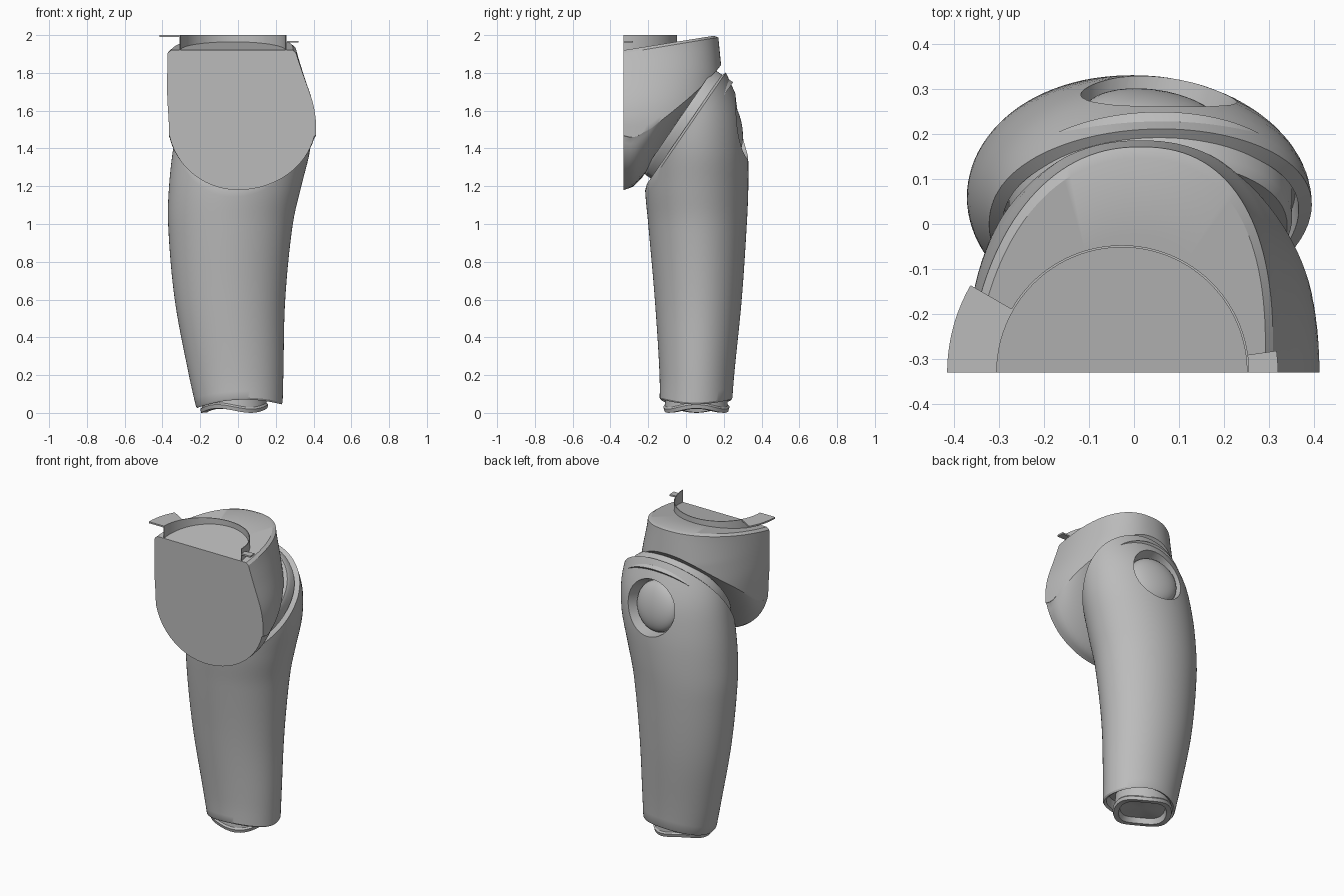
import bpy, bmesh
from math import sin, cos, pi, radians, sqrt
from mathutils import Vector

if "Cube" in bpy.data.objects:
    bpy.data.objects.remove(bpy.data.objects["Cube"])

grey = bpy.data.materials.new("plain_grey")
grey.use_nodes = True
grey.diffuse_color = (0.5, 0.5, 0.5, 1)
grey.node_tree.nodes["Principled BSDF"].inputs["Base Color"].default_value = (0.5, 0.5, 0.5, 1)


def curve(stations, t):
    """Smooth interpolation through (t, value) pairs."""
    n = len(stations)
    t = min(max(t, stations[0][0]), stations[-1][0])
    i = next(k for k in range(n - 1) if t <= stations[k + 1][0])

    def slope(k):
        a, b = stations[max(k - 1, 0)], stations[min(k + 1, n - 1)]
        return (b[1] - a[1]) / (b[0] - a[0])
    (t0, v0), (t1, v1) = stations[i], stations[i + 1]
    h = t1 - t0
    u = (t - t0) / h
    return (v0 * (1 + 2 * u) * (1 - u) ** 2 + v1 * u * u * (3 - 2 * u)
            + h * slope(i) * u * (1 - u) ** 2 - h * slope(i + 1) * u * u * (1 - u))


def smooth(ob):
    bpy.ops.object.select_all(action="DESELECT")
    ob.select_set(True)
    bpy.context.view_layer.objects.active = ob
    bpy.ops.object.shade_smooth_by_angle(angle=radians(30))


def finish(name, bm):
    bmesh.ops.recalc_face_normals(bm, faces=bm.faces)
    mesh = bpy.data.meshes.new(name)
    bm.to_mesh(mesh)
    bm.free()
    ob = bpy.data.objects.new(name, mesh)
    bpy.context.collection.objects.link(ob)
    mesh.materials.append(grey)
    smooth(ob)
    return ob


def skin(name, rows, closed=True):
    """Loft rows of points into one closed surface."""
    bm = bmesh.new()
    grid = [[bm.verts.new(p) for p in row] for row in rows]
    n = len(rows[0])
    for a, b in zip(grid, grid[1:]):
        for i in range(n if closed else n - 1):
            k = (i + 1) % n
            bm.faces.new((a[i], a[k], b[k], b[i]))
    bmesh.ops.remove_doubles(bm, verts=bm.verts, dist=0.0001)
    bmesh.ops.holes_fill(bm, edges=[e for e in bm.edges if e.is_boundary], sides=0)
    return finish(name, bm)


def shrink(ring, s, offset=(0, 0, 0)):
    """Scale a ring about its middle and shift it."""
    mid = sum(ring, Vector()) / len(ring)
    return [mid + (p - mid) * s + Vector(offset) for p in ring]


# Upper arm block: half-oval plan, flat front, slanted rounded bowl underneath
FRONT = -0.33
block_left = [(1.2, -0.365), (1.5, -0.365), (1.7, -0.375), (2, -0.37)]
block_right = [(1.2, 0.41), (1.5, 0.412), (1.56, 0.411), (1.65, 0.394), (1.8, 0.342), (1.93, 0.3), (2, 0.29)]
under = [(-0.33, 1.18), (-0.27, 1.205), (-0.2, 1.29), (-0.15, 1.37), (-0.05, 1.53), (0.05, 1.67), (0.2, 1.86)]


def bottom_z(x, y):
    u = min(abs(x) / (0.413 if x > 0 else 0.37), 0.98)
    return curve(under, y) + 0.36 * (1 - sqrt(1 - u * u)) * max(0, 1 - (y - FRONT) / 0.52)


def top_z(y):
    return 1.92 + 0.16 * (y - FRONT)


def block_point(a, z):
    l, r = curve(block_left, z), curve(block_right, z)
    c, s = cos(a), max(sin(a), 0) ** 0.88
    mid = (l + r) / 2
    x = mid + (0.015 - mid) * s + (r - l) / 2 * abs(c) ** 0.88 * (1 if c > 0 else -1)
    return Vector((x, FRONT + min(0.52, 0.5 + 0.1 * (2 - z)) * s, z))


angles = [pi * i / 64 for i in range(65)]
lower, upper = [], []
for a in angles:
    p = block_point(a, 1.6)
    for _ in range(25):
        p = block_point(a, (p.z + bottom_z(p.x, p.y)) / 2)
    lower.append(p)
    upper.append(block_point(a, top_z(p.y) - 0.015))
rows = []
for k in range(16):
    s = sin(pi / 2 * k / 16)
    ring = [(p.x * s, FRONT + (p.y - FRONT) * s) for p in lower]
    rows.append([Vector((x, y, bottom_z(x, y))) for x, y in ring])
for k in range(17):
    rows.append([block_point(a, p.z + (q.z - p.z) * k / 16) for a, p, q in zip(angles, lower, upper)])
for s in (0.95, 0.6, 0.3, 0):
    ring = [(-0.03 + (p.x + 0.03) * s, FRONT + (p.y - FRONT) * s) for p in upper]
    rows.append([Vector((x, y, top_z(y))) for x, y in ring])
skin("upper_arm", rows, closed=False)

# Forearm: oval tube with a slanted upper rim and a wavy lower rim
left = [(0, -0.215), (0.2, -0.26), (0.6, -0.335), (1, -0.37), (1.2, -0.365), (1.4, -0.343), (1.6, -0.305),
        (1.85, -0.23)]
right = [(0, 0.235), (0.2, 0.24), (0.6, 0.25), (1, 0.29), (1.2, 0.335), (1.4, 0.383), (1.6, 0.394), (1.85, 0.36)]
front = [(0, -0.14), (0.2, -0.14), (0.6, -0.165), (1, -0.2), (1.2, -0.217), (1.85, -0.22)]
back = [(0, 0.24), (0.2, 0.255), (0.6, 0.295), (1, 0.322), (1.2, 0.33), (1.4, 0.326), (1.6, 0.295), (1.85, 0.19)]


def arm_point(a, z):
    l, r, f, b = (curve(c, z) for c in (left, right, front, back))
    return Vector(((l + r) / 2 + (r - l) / 2 * cos(a), (f + b) / 2 + (b - f) / 2 * sin(a), z))


turn = [2 * pi * i / 96 for i in range(96)]
rim, cuff = [], []
for a in turn:
    p = arm_point(a, 1.5)
    for _ in range(30):
        p = arm_point(a, (p.z + 1.42 + 1.46 * (p.y + 0.05)) / 2)
    rim.append(p)
    cuff.append(arm_point(a, 0.045 + 0.01 * cos(a) + 0.035 * sin(a) ** 2))
slant = Vector((0, -0.83, 0.56))
rows = [shrink(cuff, 0, (0, 0, 0.06)), shrink(cuff, 0.87, (0, 0, 0.06)), shrink(cuff, 0.9),
        shrink(cuff, 0.97, (0, 0, -0.01))]
for k in range(33):
    rows.append([arm_point(a, p.z + (q.z - p.z) * k / 32) for a, p, q in zip(turn, cuff, rim)])
rows += [shrink(rim, 0.92, slant * 0.012), shrink(rim, 0.9, slant * -0.04), shrink(rim, 0, slant * -0.04)]
forearm = skin("forearm", rows)

# Round recess in the back of the forearm, with a domed button in it
axis = Vector((0.15, 1, 0.16)).normalized()
spin = axis.to_track_quat("Z", "Y").to_matrix().to_4x4()
centre = Vector((0.055, 0.305, 1.52))
bm = bmesh.new()
bmesh.ops.create_cone(bm, cap_ends=True, segments=64, radius1=0.16, radius2=0.198, depth=0.16)
bmesh.ops.transform(bm, matrix=spin, verts=bm.verts)
bmesh.ops.translate(bm, vec=centre, verts=bm.verts)
cutter = finish("recess_cutter", bm)
cutter.hide_render = True
cut = forearm.modifiers.new("recess", "BOOLEAN")
cut.operation = "DIFFERENCE"
cut.solver = "EXACT"
cut.object = cutter
bpy.context.view_layer.objects.active = forearm
bpy.ops.object.modifier_apply(modifier=cut.name)
bpy.data.objects.remove(cutter)
smooth(forearm)

bm = bmesh.new()
bmesh.ops.create_uvsphere(bm, u_segments=48, v_segments=24, radius=0.157)
bmesh.ops.scale(bm, vec=(1, 1, 0.42), verts=bm.verts)
bmesh.ops.transform(bm, matrix=spin, verts=bm.verts)
bmesh.ops.translate(bm, vec=centre - axis * 0.078, verts=bm.verts)
finish("elbow_button", bm)

# Elbow joint between forearm and upper arm
up_slope = Vector((0, 0.56, 0.83)) * 0.02
skin("elbow_joint", [shrink(rim, s, slant * h + up_slope) for s, h in
                     ((0, -0.06), (0.88, -0.06), (0.88, 0.045), (0.85, 0.065), (0, 0.065))])

# Wrist: wavy hollow end piece
wrist = [Vector((-0.02 + 0.18 * cos(a), 0.055 + 0.175 * sin(a), 0.012 + 0.012 * cos(3 * a))) for a in turn]
skin("wrist", [shrink(wrist, s, (0, 0, h)) for s, h in
               ((0, 0.13), (0.9, 0.13), (0.95, 0.03), (1, 0.02), (0.97, 0), (0.8, 0), (0.75, 0.035), (0, 0.035))])


# Collar on the upper arm: a thin half-round wall with two flat tabs
def sector(name, r0, r1, z0, z1, a0, a1):
    bm = bmesh.new()
    grid = []
    for k in range(49):
        a = radians(a0 + (a1 - a0) * k / 48)
        grid.append([bm.verts.new((-0.027 + r * cos(a), FRONT + r * sin(a), z))
                     for r, z in ((r0, z0), (r1, z0), (r1, z1), (r0, z1))])
    for a, b in zip(grid, grid[1:]):
        for i in range(4):
            bm.faces.new((a[i], a[i - 1], b[i - 1], b[i]))
    bm.faces.new(grid[0])
    bm.faces.new(grid[-1])
    finish(name, bm)


sector("collar_wall", 0.278, 0.283, 1.9, 2.0, 0, 180)
sector("collar_tab_right", 0.28, 0.388, 1.99, 2.0, 150, 180)
sector("collar_tab_left", 0.28, 0.347, 1.96, 1.97, 0, 8)
